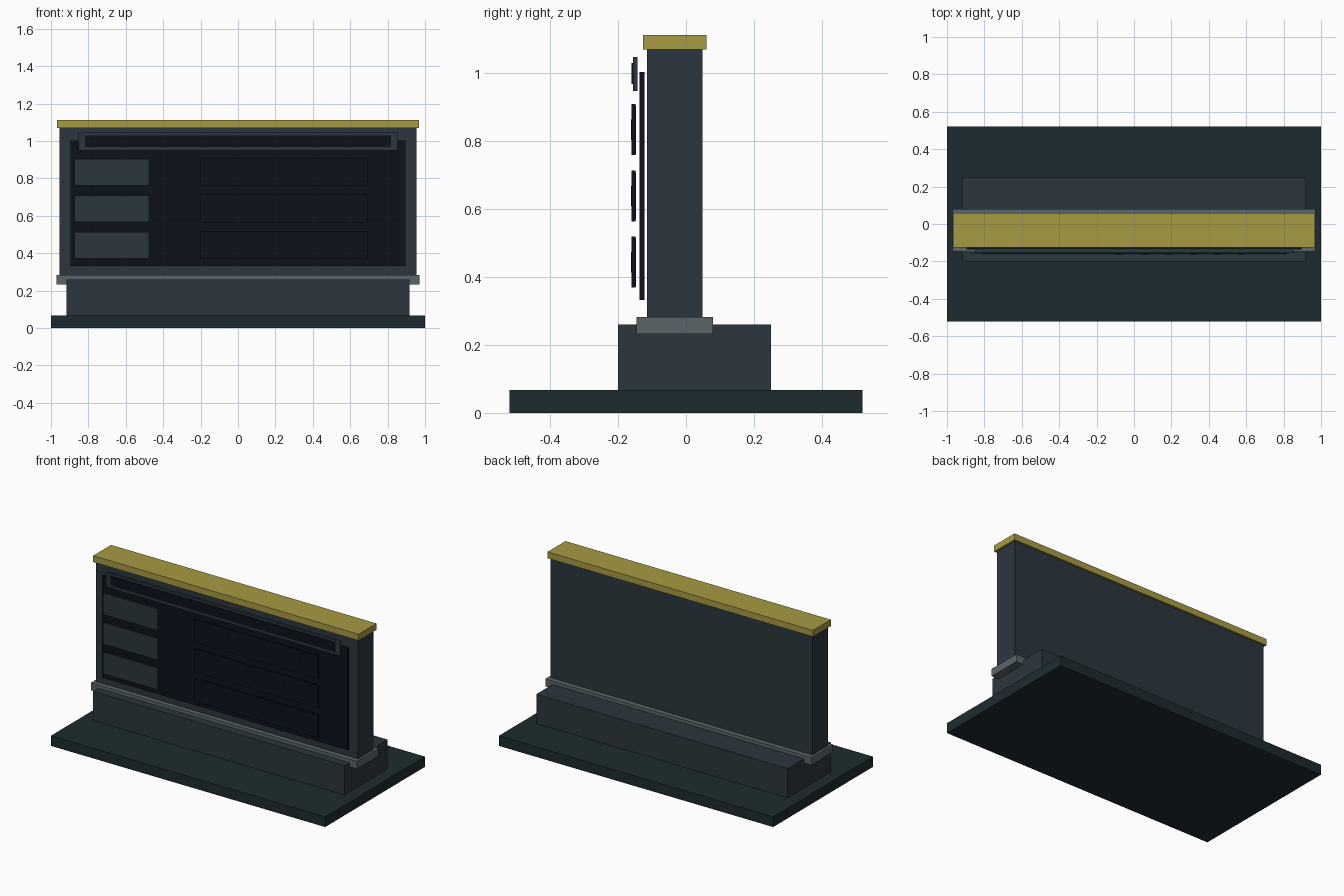
import bpy

if "Cube" in bpy.data.objects:
    bpy.data.objects.remove(bpy.data.objects["Cube"])


def material(name, r, g, b):
    # 0-255 display colour to linear
    m = bpy.data.materials.new(name)
    m.diffuse_color = [(c / 255) ** 2.2 for c in (r, g, b)] + [1]
    m.use_nodes = True
    m.node_tree.nodes["Principled BSDF"].inputs["Base Color"].default_value = m.diffuse_color
    return m


stone = material("dark_stone", 34, 47, 51)
slate = material("slate", 46, 57, 64)
steel = material("steel", 90, 101, 104)
brass = material("brass", 165, 153, 68)
black = material("screen_black", 20, 24, 34)


def box(name, x, y, z, mat):
    # axis-aligned box from (min, max) ranges
    bpy.ops.mesh.primitive_cube_add(size=1, location=[sum(r) / 2 for r in (x, y, z)])
    ob = bpy.context.object
    ob.name = name
    ob.scale = [r[1] - r[0] for r in (x, y, z)]
    bpy.ops.object.transform_apply(location=False, rotation=False, scale=True)
    ob.data.materials.append(mat)
    return ob


def wide(name, half, y, z, mat):
    return box(name, (-half, half), y, z, mat)


# Stepped base
wide("base_slab", 1.0, (-0.52, 0.52), (0, 0.067), stone)
wide("plinth", 0.917, (-0.2, 0.25), (0.067, 0.26), slate)
wide("base_trim", 0.97, (-0.146, 0.08), (0.232, 0.282), steel)

# Upright wall and cap
wide("wall", 0.955, (-0.115, 0.048), (0.26, 1.07), slate)
wide("top_cap", 0.968, (-0.126, 0.06), (1.07, 1.112), brass)

# Display panel and header bar, standing off the wall
wide("display_panel", 0.896, (-0.137, -0.122), (0.332, 1.003), black)
wide("header_frame", 0.853, (-0.156, -0.143), (0.948, 1.047), slate)
wide("header_inset", 0.818, (-0.161, -0.152), (0.968, 1.03), black)

# Three rows: label plate, long screen, small cells on the screen
for i in range(3):
    z = 0.4435 + i * 0.195
    box(f"label_plate_{i}", (-0.873, -0.475), (-0.159, -0.147), (z - 0.071, z + 0.071), slate)
    box(f"row_screen_{i}", (-0.203, 0.695), (-0.161, -0.148), (z - 0.075, z + 0.075), black)
    for j in range(6):
        x = -0.06 + j * 0.1725 * 0.75 - 0.015
        box(f"row_cell_{i}_{j}", (x - 0.02, x + 0.02), (-0.162, -0.16), (z - 0.03, z + 0.03), black)
